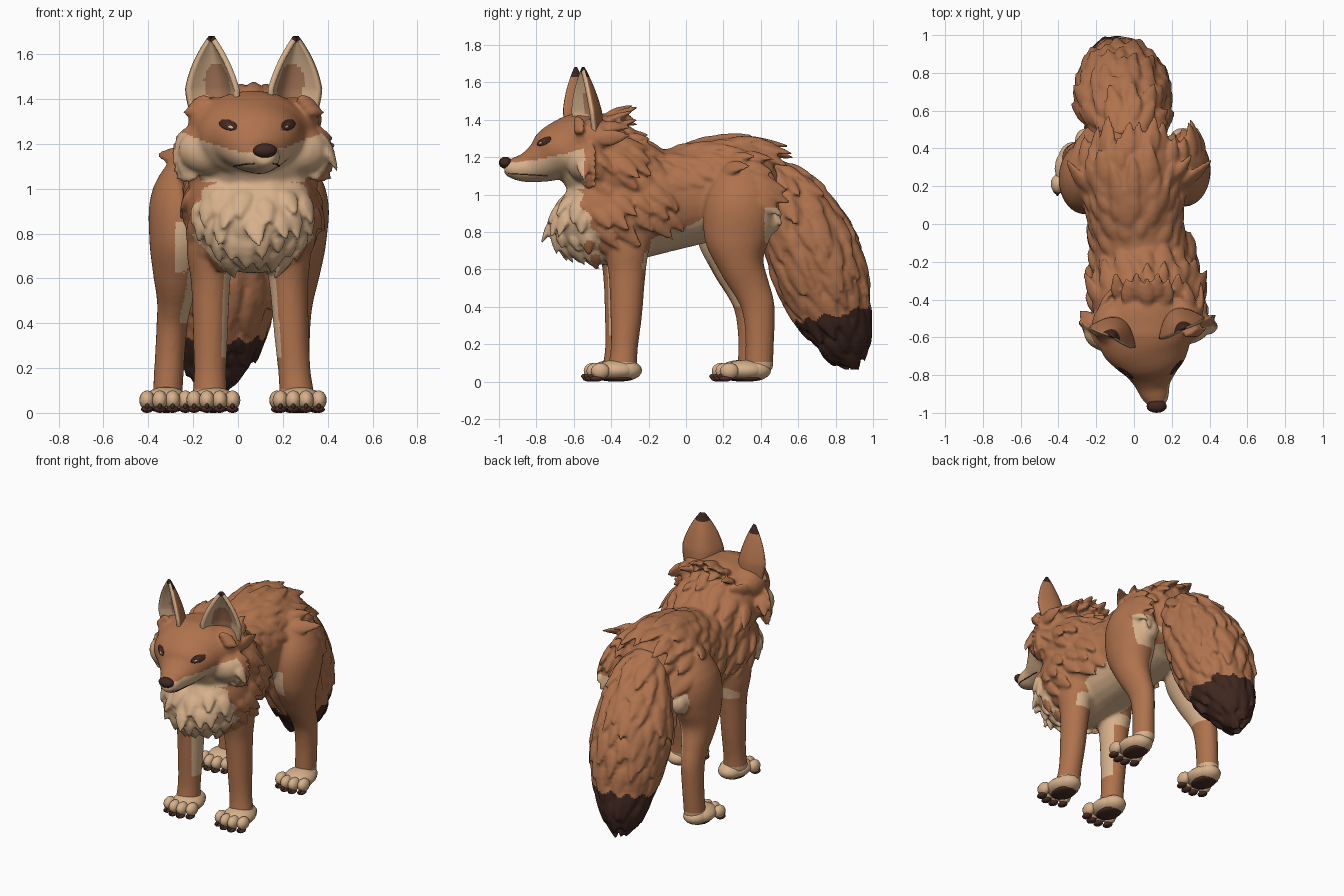
import bpy, bmesh, math, random
from mathutils import Vector, Matrix
from mathutils.bvhtree import BVHTree
random.seed(4)
if "Cube" in bpy.data.objects:
    bpy.data.objects.remove(bpy.data.objects["Cube"])
def material(name, rgb):
    m = bpy.data.materials.new(name)
    m.use_nodes = True
    m.diffuse_color = (*rgb, 1)
    m.node_tree.nodes["Principled BSDF"].inputs["Base Color"].default_value = (*rgb, 1)
    return m
MATS = [material("russet fur", (0.43, 0.17, 0.075)), material("cream fur", (0.68, 0.44, 0.26)),
        material("dark brown fur", (0.05, 0.02, 0.014)), material("ear skin", (0.42, 0.2, 0.11)),
        material("claw brown", (0.075, 0.028, 0.02))]
RUSSET, CREAM, DARK, SKIN, CLAW = range(5)
MID = 0.07  # sideways offset of the turned head and chest

def make(name, bm):
    me = bpy.data.meshes.new(name)
    bmesh.ops.recalc_face_normals(bm, faces=bm.faces)
    bm.to_mesh(me)
    bm.free()
    for m in MATS:
        me.materials.append(m)
    me.shade_smooth()
    ob = bpy.data.objects.new(name, me)
    bpy.context.collection.objects.link(ob)
    return ob
def bake(ob):
    me = bpy.data.meshes.new_from_object(ob.evaluated_get(bpy.context.evaluated_depsgraph_get()))
    ob.modifiers.clear()
    ob.data = me
    me.shade_smooth()
def fuse(ob, rounds):
    mod = ob.modifiers.new("fuse", "REMESH")
    mod.mode, mod.voxel_size = "VOXEL", 0.011
    mod = ob.modifiers.new("soften", "SMOOTH")
    mod.factor, mod.iterations = 0.5, rounds
    bake(ob)
def paint(ob, rule):
    for f in ob.data.polygons:
        f.material_index = rule(f.center, f.normal)
def spline(rows, n):
    p, out = [Vector(r) for r in rows], []
    for i in range(len(p) - 1):
        a, b, c, d = p[max(i - 1, 0)], p[i], p[i + 1], p[min(i + 2, len(p) - 1)]
        out += [(b * 2 + (c - a) * t + (a * 2 - b * 5 + c * 4 - d) * t * t + (b * 3 - a - c * 3 + d) * t ** 3) * 0.5
                for t in (k / n for k in range(n))]
    return out + [p[-1]]
def skin_rings(bm, rings):
    n = len(rings[0])
    for r, q in zip(rings, rings[1:]):
        for k in range(n):
            bm.faces.new((r[k], r[(k + 1) % n], q[(k + 1) % n], q[k]))
    bm.faces.new(rings[0])
    bm.faces.new(rings[-1])
def loft(bm, rows, n=5, sides=28):
    """Rows are x, y, z, half width, half depth along a path."""
    pts = spline(rows, n)
    cen = [Vector(p[:3]) for p in pts]
    rings = []
    for i, p in enumerate(pts):
        t = (cen[min(i + 1, len(cen) - 1)] - cen[max(i - 1, 0)]).normalized()
        side = (Vector((1, 0, 0)) - t * t.x).normalized()
        up = side.cross(t)
        rings.append([bm.verts.new(cen[i] + side * math.cos(a) * max(p[3], 0.003) + up * math.sin(a) * max(p[4], 0.003))
                      for a in (math.tau * k / sides for k in range(sides))])
    skin_rings(bm, rings)
def ball(bm, loc, radii, mat=RUSSET, rot=Matrix()):
    mx = Matrix.Translation(loc) @ rot @ Matrix.Diagonal((*radii, 1))
    got = bmesh.ops.create_uvsphere(bm, u_segments=16, v_segments=10, radius=1, matrix=mx)
    for f in {f for v in got["verts"] for f in v.link_faces}:
        f.material_index = mat

# Body: torso, neck, head and legs fused into one skin
bm = bmesh.new()
loft(bm, [(.08, -.67, .96, .09, .1), (.08, -.6, .93, .22, .23), (MID, -.44, .92, .29, .3),
          (.05, -.25, .95, .28, .29), (.02, -.05, .98, .25, .27), (0, .15, 1.03, .26, .27),
          (-.01, .3, 1.06, .27, .25), (-.02, .42, 1.05, .23, .21), (-.02, .5, 1.05, .1, .1)])
loft(bm, [(.05, -.15, 1.03, .2, .18), (.06, -.3, 1.08, .27, .22), (MID, -.44, 1.14, .29, .23), (MID, -.56, 1.22, .22, .18)])
loft(bm, [(.05, -.34, 1.3, .1, .08), (.055, -.42, 1.29, .21, .15), (.06, -.52, 1.255, .26, .19),
          (.065, -.62, 1.235, .25, .185), (.08, -.7, 1.215, .21, .155), (.09, -.77, 1.175, .15, .115),
          (.1, -.85, 1.145, .095, .082), (.115, -.92, 1.14, .072, .06), (.12, -.97, 1.145, .04, .035)])
for s in (-1, 1):
    ball(bm, (MID + s * .2, -.55 + s * .02, 1.17), (.14, .11, .11))  # cheek
    ball(bm, (MID + s * .175, -.51 + s * .02, 1.3), (.12, .12, .11))  # ear root
    ball(bm, (s * .25, .445, .86), (.065, .065, .075))  # rump
FRONT = [(-.33, .95, .12, .17), (-.32, .75, .11, .13), (-.315, .58, .088, .1),
         (-.32, .35, .078, .085), (-.33, .18, .073, .073), (-.34, .06, .08, .08)]
HIND = [(.28, 1.2, .06, .08), (.28, .98, .13, .18), (.265, .78, .135, .18), (.285, .63, .11, .125),
        (.34, .5, .08, .1), (.375, .4, .07, .09), (.385, .25, .067, .078), (.38, .06, .067, .075)]
for rows, top, low, shift in ((FRONT, .2, .265, 0), (FRONT, -.12, -.125, -.03), (HIND, .265, .25, .01), (HIND, -.24, -.315, -.03)):
    loft(bm, [((top + (low - top) * i / (len(rows) - 1)) * (1 if i else .65), y + shift, z, a, b)
              for i, (y, z, a, b) in enumerate(rows)])
body = make("body", bm)
fuse(body, 8)

# Tail: thick brush
bm = bmesh.new()
loft(bm, [(-.03, .4, 1.1, .13, .13), (-.03, .52, .98, .19, .18), (-.05, .62, .8, .235, .23), (-.06, .7, .62, .24, .24),
          (-.07, .76, .45, .21, .215), (-.09, .815, .3, .165, .17), (-.1, .835, .18, .105, .12), (-.1, .83, .09, .03, .04)], 10)
tail = make("tail", bm)

# Fur: pointed clumps grown from the coat and fused with it
def tuft(bm, root, flow, n, length, width, lift):
    d = (flow - n * flow.dot(n)).normalized()
    side = d.cross(n)
    rings = []
    for t, w in ((0, .5), (.2, .95), (.42, 1), (.7, .65), (.9, .3), (1, .05)):
        c = root + d * length * t + n * (lift * t - 0.006)
        rings.append([bm.verts.new(c + side * math.cos(a) * width * w + n * math.sin(a) * 0.02 * w)
                      for a in (math.tau * k / 8 for k in range(8))])
    skin_rings(bm, rings)
def body_flow(p):
    """Direction, length and lift of a clump, or None on smooth areas."""
    x, y, z = p
    if z < 0.7 or (y < -0.55 and z > 1.02) or (z > 1.3 and y < -0.44) or (y > -0.45 and z < 0.84):
        return None
    if z > 1.27 and y < -0.3:
        return (0, 1, 0.1), 0.15, 0.035
    if y < -0.1:
        return ((0, 0.1, -1), 0.13, 0.014) if y < -0.5 else ((0, 0.7, -0.7), 0.17, 0.012)
    return ((0, 1, -0.45), 0.18, 0.004) if (z > 1.08 and abs(x) < 0.27) or (y > 0.36 and z > 0.97) else None
def tail_flow(p):
    return None if p.z < 0.16 or p.y < 0.44 else ((0, 0.4, -0.9), 0.19 if p.z > 0.35 else 0.13, 0.012)
def grow(ob, flow, gap, extra=()):
    bm, roots = bmesh.new(), []
    bm.from_mesh(ob.data)
    for f in random.sample(list(ob.data.polygons), min(len(ob.data.polygons), 6000)):
        p, n = f.center.copy(), f.normal.copy()
        got = flow(p)
        if got and all((p - q).length_squared > gap * gap for q in roots):
            roots.append(p)
            size, sway = random.uniform(0.8, 1.25), Vector((random.uniform(-0.2, 0.2), 0, 0))
            tuft(bm, p, Vector(got[0]) + sway, n, got[1] * size, 0.04 * size, got[2])
    for root, way, n, length, width in extra:
        tuft(bm, Vector(root), Vector(way), Vector(n).normalized(), length, width, 0.01)
    bmesh.ops.recalc_face_normals(bm, faces=bm.faces)
    bm.to_mesh(ob.data)
    bm.free()
    fuse(ob, 2)
# Cheek ruffs, ear tufts and a crest behind the head
ruffs = [((MID + i * .05, -.43 + .03 * (i % 2), 1.43 - .008 * i * i), (.04 * i, 1, .25), (0, -.3, 1), .16, .04)
         for i in range(-3, 4)]
for s in (-1, 1):
    ahead = (s * 0.6, -0.75, 0.1)
    ruffs += [((MID + s * (.25 + .02 * math.sin(i * .6)), -.57 + s * .02, 1.08 + i * .035), (s * .7, .6, -.25), ahead, .13, .04)
              for i in range(6)]
    ruffs += [((MID + s * (.2 + .02 * i), -.6, 1.4 - .025 * i), (s, .3, -.1), ahead, .1, .025) for i in range(3)]
grow(body, body_flow, 0.068, ruffs)
grow(tail, tail_flow, 0.068)

# Coat colours
def coat(p, n):
    x, y, z = p
    off = abs(x - MID)
    inward = -n.x if x > 0.03 else n.x
    if y < -0.54 and z > 1.03:  # muzzle and cheeks
        return CREAM if z < 1.165 + 0.3 * max(0, off - 0.07) + 0.06 * max(0, y + 0.75) else RUSSET
    jag = 0.018 * math.sin(55 * z) + 0.015 * math.sin(38 * x)
    cream = (z < 0.1  # feet
             or (z > 0.6 and y + jag < -0.53 + 0.5 * (0.9 - z) and off < min(0.3, 0.1 + (z - 0.6) * 0.9))  # bib
             or (-0.3 < y < 0.12 and 0.6 < z < 0.7 + 0.6 * (y + 0.2) and abs(x) < 0.28)  # belly
             or (y > 0 and 0.4 < z < 0.9 and inward > 0.45)  # inside of thighs
             or (y > 0.42 and 0.74 < z < 0.93 and abs(x) > 0.12)  # rump patches
             or (y < -0.1 and 0.25 < z < 0.68 and inward > 0.7)  # inside of forelegs
             or (n.z < -0.5 and 0.6 < z < 0.85 and y > -0.45 and abs(x) < 0.25))
    return CREAM if cream else RUSSET
def brush(p, n):
    return DARK if p.z < 0.33 + 0.2 * (p.y - 0.65) + 0.015 * math.sin(45 * (p.x + p.y)) else RUSSET
paint(body, coat)
paint(tail, brush)

# Ears: cupped sheets with cream lining and dark tips
for s, name in ((-1, "right_ear"), (1, "left_ear")):
    bm = bmesh.new()
    out = Vector((s * 0.42, -0.9, 0)).normalized()
    side = out.cross(Vector((0, 0, 1)))
    base, tip = Vector((MID + s * .16, -.53 + s * .025, 1.29)), Vector((MID + s * .19, -.575 + s * .02, 1.675))
    grid = []
    for v in (k / 30 for k in range(31)):
        w = 0.135 * (1 - v ** 2.3) * (0.7 + 0.3 * min(1, v / 0.4)) + 0.005
        grid.append([bm.verts.new(base.lerp(tip, v) + side * u * w + out * w * (0.8 * u * u - 0.5))
                     for u in (k / 11 - 1 for k in range(23))])
    for r, q in zip(grid, grid[1:]):
        for k in range(22):
            bm.faces.new((r[k], r[k + 1], q[k + 1], q[k]))
    ear = make(name, bm)
    solid = ear.modifiers.new("thickness", "SOLIDIFY")
    solid.thickness, solid.offset = 0.024, 0
    bake(ear)
    def lining(p, n):
        if n.dot(out) > 0.1 and p.z < 1.66:
            return SKIN if ((p - base).dot(side) / 0.065) ** 2 + ((p.z - 1.46) / 0.1) ** 2 < 1 else CREAM
        return DARK if p.z > 1.635 else RUSSET
    paint(ear, lining)

# Nose, eyes and mouth laid on the face
bm = bmesh.new()
ball(bm, (.12, -.965, 1.17), (.054, .035, .032), DARK)
make("nose", bm)
face = BVHTree.FromPolygons([v.co for v in body.data.vertices], [p.vertices for p in body.data.polygons])
eyes, mouth = bmesh.new(), bmesh.new()
for s in (-1, 1):
    for dx, dz, w, h, thick, mat in ((0, 0, .05, .024, .005, DARK), (-.016, -.012, .026, .01, .007, CREAM),
                                     (0, 0, .016, .014, .008, CLAW)):
        p, n, *_ = face.ray_cast(Vector((.09 + s * (.135 + dx), -2, 1.285 + dz)), Vector((0, 1, 0)))
        rot = n.to_track_quat("Z", "Y").to_matrix().to_4x4() @ Matrix.Rotation(s * .3, 4, "Z")
        ball(eyes, p, (w, h, thick), mat, rot)
    hits = [face.ray_cast(Vector((.1 + s, -.95 + k * .035, 1.112 - .002 * k)), Vector((-s, 0, 0)))[0] for k in range(7)]
    loft(mouth, [(*p, .003, .003) for p in hits if p], 3, 6)
make("eyes", eyes)
paint(make("mouth_line", mouth), lambda p, n: CLAW)

# Paws: cream toes, dark claws and pads
for name, x, y in (("front_left_paw", .275, -.375), ("front_right_paw", -.11, -.39),
                   ("hind_left_paw", .26, .315), ("hind_right_paw", -.32, .295)):
    bm = bmesh.new()
    ball(bm, (x, y, .06), (.1, .12, .056), CREAM)
    ball(bm, (x, y + .05, .06), (.08, .09, .055), CREAM)
    ball(bm, (x, y + .01, .018), (.07, .09, .018), CLAW)
    for i in (-1.5, -.5, .5, 1.5):
        tx, ty = x + i * .057, y - .13 + .012 * i * i
        ball(bm, (tx, ty + .02, .057), (.035, .05, .043), CREAM)
        ball(bm, (tx, ty, .016), (.027, .036, .016), CLAW)
        ball(bm, (tx, ty - .022, .028), (.01, .022, .014), CLAW)
    make(name, bm)
